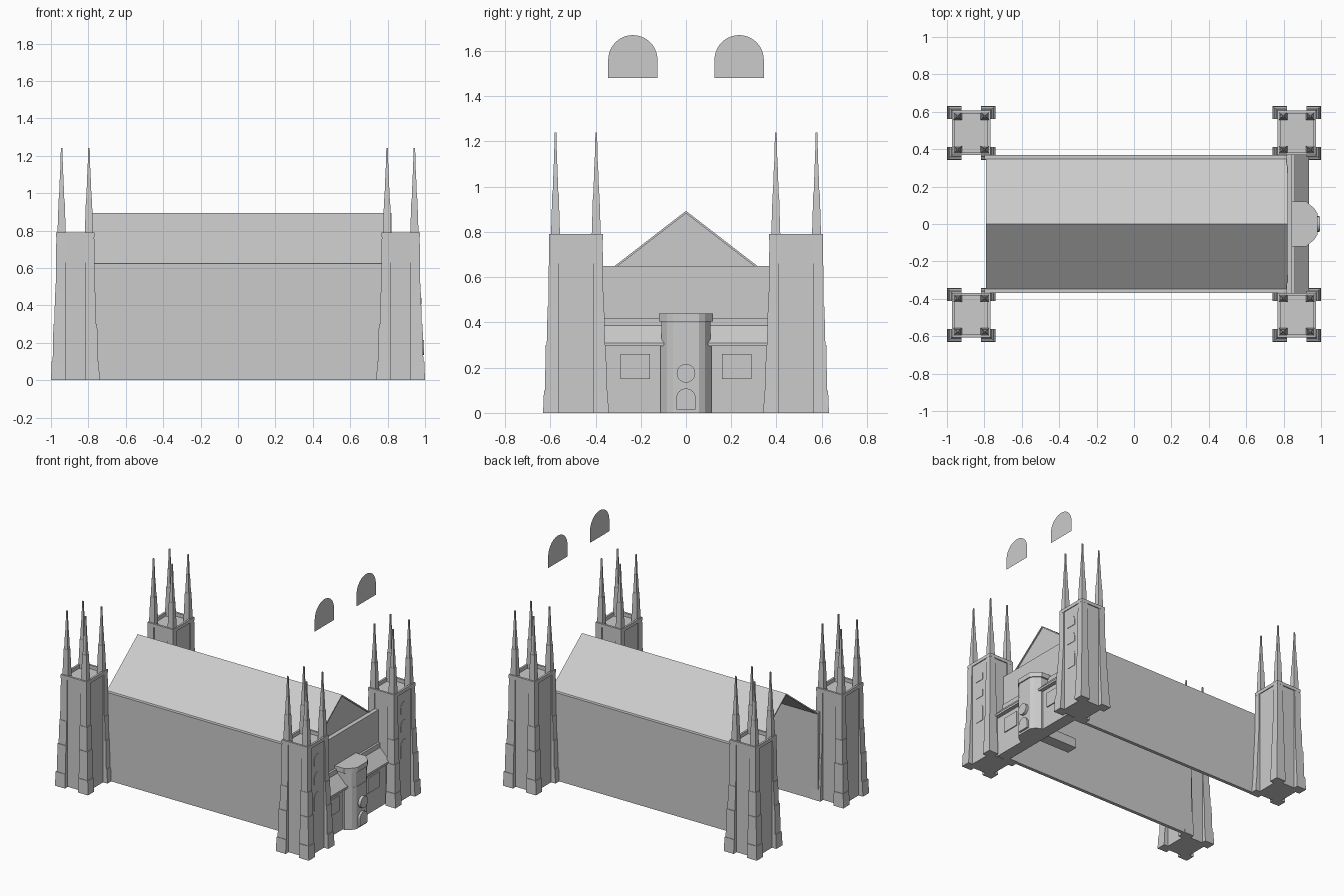
import bpy, bmesh, math

if "Cube" in bpy.data.objects:
    bpy.data.objects.remove(bpy.data.objects["Cube"])

def mesh_object(name, bm):
    bmesh.ops.recalc_face_normals(bm, faces=bm.faces)
    me = bpy.data.meshes.new(name)
    bm.to_mesh(me)
    bm.free()
    ob = bpy.data.objects.new(name, me)
    bpy.context.collection.objects.link(ob)
    return ob

def add_frustum(bm, lo, hi, z0, z1):
    """lo / hi are (x0, x1, y0, y1) rectangles at z0 and z1"""
    rings = []
    for (x0, x1, y0, y1), z in ((lo, z0), (hi, z1)):
        rings.append([bm.verts.new(p) for p in
                      ((x0, y0, z), (x1, y0, z), (x1, y1, z), (x0, y1, z))])
    a, b = rings
    bm.faces.new(a[::-1])
    bm.faces.new(b)
    for i in range(4):
        j = (i + 1) % 4
        bm.faces.new((a[i], a[j], b[j], b[i]))

def add_box(bm, x0, x1, y0, y1, z0, z1):
    add_frustum(bm, (x0, x1, y0, y1), (x0, x1, y0, y1), z0, z1)

def add_prism(bm, pts, vec):
    """closed profile of 3D points, extruded along vec"""
    f = bm.faces.new([bm.verts.new(p) for p in pts])
    r = bmesh.ops.extrude_face_region(bm, geom=[f], use_keep_orig=True)
    vs = [v for v in r['geom'] if isinstance(v, bmesh.types.BMVert)]
    bmesh.ops.translate(bm, verts=vs, vec=vec)

def arch(x, y, z0, z1, hw, n=12):
    """round-headed outline facing +x"""
    zs = z1 - hw
    return [(x, y - hw, z0), (x, y + hw, z0)] + [
        (x, y + hw * math.cos(math.pi * i / n), zs + hw * math.sin(math.pi * i / n))
        for i in range(n + 1)]

# corner towers
TIERS = ((0, .10, .130, .145), (.10, .30, .121, .137),
         (.30, .47, .112, .129), (.47, .79, .105, .122))
def tower(name, cx, cy, windows):
    bm = bmesh.new()
    add_box(bm, cx - .096, cx + .096, cy - .112, cy + .112, 0, .765)
    # parapet
    for s in (-1, 1):
        xs = sorted((cx + s * .088, cx + s * .102))
        ys = sorted((cy + s * .104, cy + s * .119))
        add_box(bm, *xs, cy - .119, cy + .119, .765, .79)
        add_box(bm, cx - .102, cx + .102, *ys, .765, .79)
    for sx in (-1, 1):
        for sy in (-1, 1):
            # stepped corner buttress
            for z0, z1, hx, hy in TIERS:
                def rect(t):
                    xs = sorted((cx + sx * .052, cx + sx * (hx - t)))
                    ys = sorted((cy + sy * .075, cy + sy * (hy - t)))
                    return (*xs, *ys)
                add_frustum(bm, rect(0), rect(.004), z0, z1)
            # pinnacle
            px, py = cx + sx * .073, cy + sy * .09
            for z0, z1, a, b in ((.76, .97, .023, .016), (.97, 1.10, .014, .009),
                                 (1.10, 1.24, .008, .004)):
                add_frustum(bm, (px - a, px + a, py - a * .9, py + a * .9),
                            (px - b, px + b, py - b * .9, py + b * .9), z0, z1)
    mesh_object(name, bm)
    if windows:
        bm = bmesh.new()
        for z0, z1 in ((.62, .70), (.49, .57), (.30, .43)):
            add_prism(bm, arch(cx + .09, cy, z0, z1, .036), (.009, 0, 0))
        mesh_object(name + "_windows", bm)

for sx, end in ((-1, "rear"), (1, "entrance")):
    for sy, side in ((-1, "near"), (1, "far")):
        tower(f"{end}_{side}_tower", sx * .87, sy * .487, sx > 0)

# long side walls, open at the rear end
for s, side in ((-1, "near"), (1, "far")):
    bm = bmesh.new()
    add_box(bm, -.80, .82, *sorted((s * .345, s * .37)), 0, .625)
    mesh_object(side + "_side_wall", bm)

# thin pitched roof
bm = bmesh.new()
prof = [(-.79, -.36, .615), (-.79, 0, .893), (-.79, .36, .615),
        (-.79, .352, .61), (-.79, 0, .882), (-.79, -.352, .61)]
add_prism(bm, prof, (1.61, 0, 0))
mesh_object("roof", bm)

# gable and entrance wall
bm = bmesh.new()
add_prism(bm, [(.80, -.345, .62), (.80, .345, .62), (.80, 0, .882)], (.012, 0, 0))
mesh_object("gable", bm)
bm = bmesh.new()
add_box(bm, .815, .845, -.38, .38, 0, .65)
mesh_object("entrance_wall", bm)

# low side porches with sloping roofs
for s, side in ((-1, "near"), (1, "far")):
    bm = bmesh.new()
    ya, yb = sorted((s * .09, s * .37))
    add_box(bm, .84, .905, ya, yb, 0, .305)
    add_box(bm, .84, .86, ya, yb, .30, .42)
    mesh_object(side + "_porch", bm)
    bm = bmesh.new()
    add_prism(bm, [(.85, ya, .397), (.935, ya, .31), (.935, ya, .295),
                   (.85, ya, .295)], (0, yb - ya, 0))
    mesh_object(side + "_porch_roof", bm)
    bm = bmesh.new()
    ya, yb = sorted((s * .16, s * .29))
    add_box(bm, .90, .912, ya, yb, .15, .26)
    mesh_object(side + "_porch_window", bm)

# polygonal centre bay with cap
def bay(x0, d, hw, z0, z1):
    bm = bmesh.new()
    pts = [(x0, -hw), (.92, -hw), (.955 + d, -.085), (.972 + d, -.058),
           (.972 + d, .058), (.955 + d, .085), (.92, hw), (x0, hw)]
    add_prism(bm, [(x, y, z0) for x, y in pts], (0, 0, z1 - z0))
    return bm
mesh_object("centre_bay", bay(.83, 0, .108, 0, .41))
mesh_object("centre_bay_cap", bay(.83, .008, .12, .405, .44))
mesh_object("centre_bay_base", bay(.83, .003, .113, 0, .30))

# deep arched door and round window
bm = bmesh.new()
add_prism(bm, arch(.55, 0, .015, .108, .043), (.44, 0, 0))
mesh_object("door", bm)
bm = bmesh.new()
add_prism(bm, [(.96, .041 * math.cos(a), .175 + .041 * math.sin(a))
               for a in (math.tau * i / 24 for i in range(24))], (.035, 0, 0))
mesh_object("round_window", bm)

# flat arched panes standing above the entrance
for s, side in ((-1, "near"), (1, "far")):
    bm = bmesh.new()
    bm.faces.new([bm.verts.new(p) for p in arch(.845, s * .235, 1.48, 1.67, .109, 20)])
    mesh_object(side + "_arched_pane", bm)
